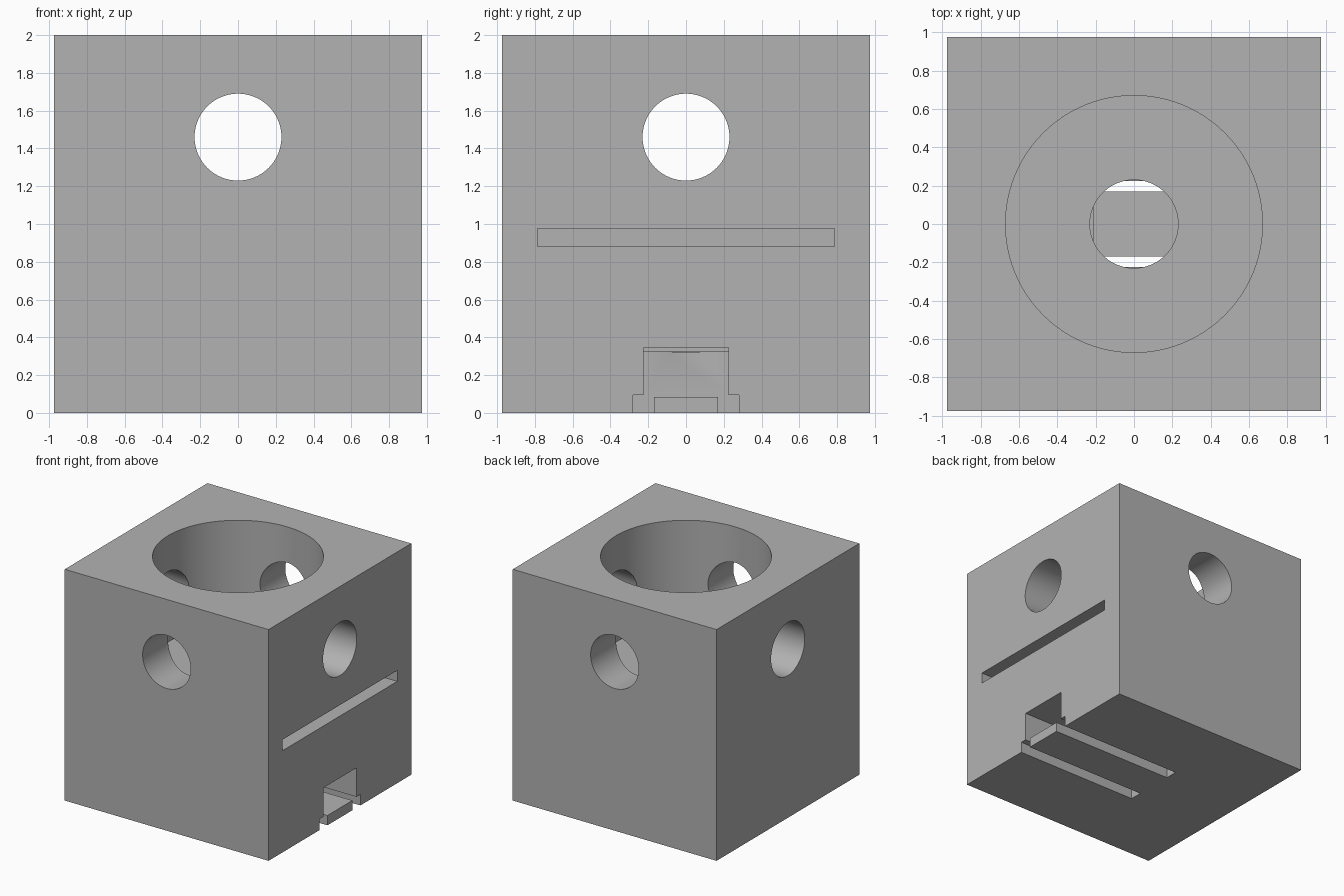
import bpy
import bmesh
from math import radians
from mathutils import Matrix, Vector

cube = bpy.data.objects.get("Cube")
if cube:
    bpy.data.objects.remove(cube, do_unlink=True)

grey = bpy.data.materials.new("plain grey")
grey.use_nodes = True
colour = (0.448, 0.448, 0.448, 1)
grey.diffuse_color = colour
grey.node_tree.nodes["Principled BSDF"].inputs["Base Color"].default_value = colour


def finish(name, bm):
    bmesh.ops.recalc_face_normals(bm, faces=bm.faces)
    mesh = bpy.data.meshes.new(name)
    bm.to_mesh(mesh)
    bm.free()
    mesh.materials.append(grey)
    obj = bpy.data.objects.new(name, mesh)
    bpy.context.collection.objects.link(obj)
    return obj


def box(name, low, high):
    bm = bmesh.new()
    low, high = Vector(low), Vector(high)
    place = Matrix.Translation((low + high) / 2) @ Matrix.Diagonal((high - low).to_4d())
    bmesh.ops.create_cube(bm, size=1, matrix=place)
    return finish(name, bm)


def cylinder(name, radius, length, centre, axis="Z"):
    bm = bmesh.new()
    turn = Matrix() if axis == "Z" else Matrix.Rotation(radians(90), 4, "Y" if axis == "X" else "X")
    bmesh.ops.create_cone(bm, cap_ends=True, segments=96, radius1=radius, radius2=radius,
                          depth=length, matrix=Matrix.Translation(centre) @ turn)
    return finish(name, bm)


def extrude_along_x(name, profile, start, end):
    bm = bmesh.new()
    face = bm.faces.new([bm.verts.new((start, y, z)) for y, z in profile])
    moved = bmesh.ops.extrude_face_region(bm, geom=[face])["geom"]
    verts = [v for v in moved if isinstance(v, bmesh.types.BMVert)]
    bmesh.ops.translate(bm, verts=verts, vec=(end - start, 0, 0))
    return finish(name, bm)


half = 0.975
block = box("block", (-half, -half, 0), (half, half, 2))

# Dovetail-like drawer recess, leaving a flat tongue along the bottom
side = [(0.17, -0.1), (0.17, 0.085)]
outer = [(0.28, -0.1), (0.28, 0.095), (0.225, 0.095), (0.225, 0.325)]
mirrored = lambda points: [(-y, z) for y, z in points]
profile = outer + mirrored(outer)[::-1] + mirrored(side) + side[::-1]

cutters = [
    # Wide well, narrow shaft below it and the two crossing side holes
    cylinder("well_cutter", 0.67, 1.2, (0, 0, 1.08 + 0.6)),
    cylinder("cross_hole_x_cutter", 0.23, 3, (0, 0, 1.46), "X"),
    cylinder("cross_hole_y_cutter", 0.23, 3, (0, 0, 1.46), "Y"),
    extrude_along_x("recess_cutter", profile, -0.21, 1.1),
    box("recess_mouth_cutter", (0.23, -0.225, 0.2), (1.1, 0.225, 0.345)),
    cylinder("shaft_cutter", 0.23, 0.9, (0, 0, 0.32 + 0.45)),
    # Thin slot for a sliding plate
    box("plate_slot_cutter", (-0.79, -0.785, 0.88), (1.1, 0.785, 0.975)),
]

bpy.ops.object.select_all(action="DESELECT")
bpy.context.view_layer.objects.active = block
block.select_set(True)
for cutter in cutters:
    cutter.hide_render = True
    cut = block.modifiers.new(cutter.name, "BOOLEAN")
    cut.operation = "DIFFERENCE"
    cut.solver = "EXACT"
    cut.object = cutter
    bpy.ops.object.modifier_apply(modifier=cut.name)
    bpy.data.objects.remove(cutter, do_unlink=True)

bpy.ops.object.shade_smooth_by_angle(angle=radians(30))
